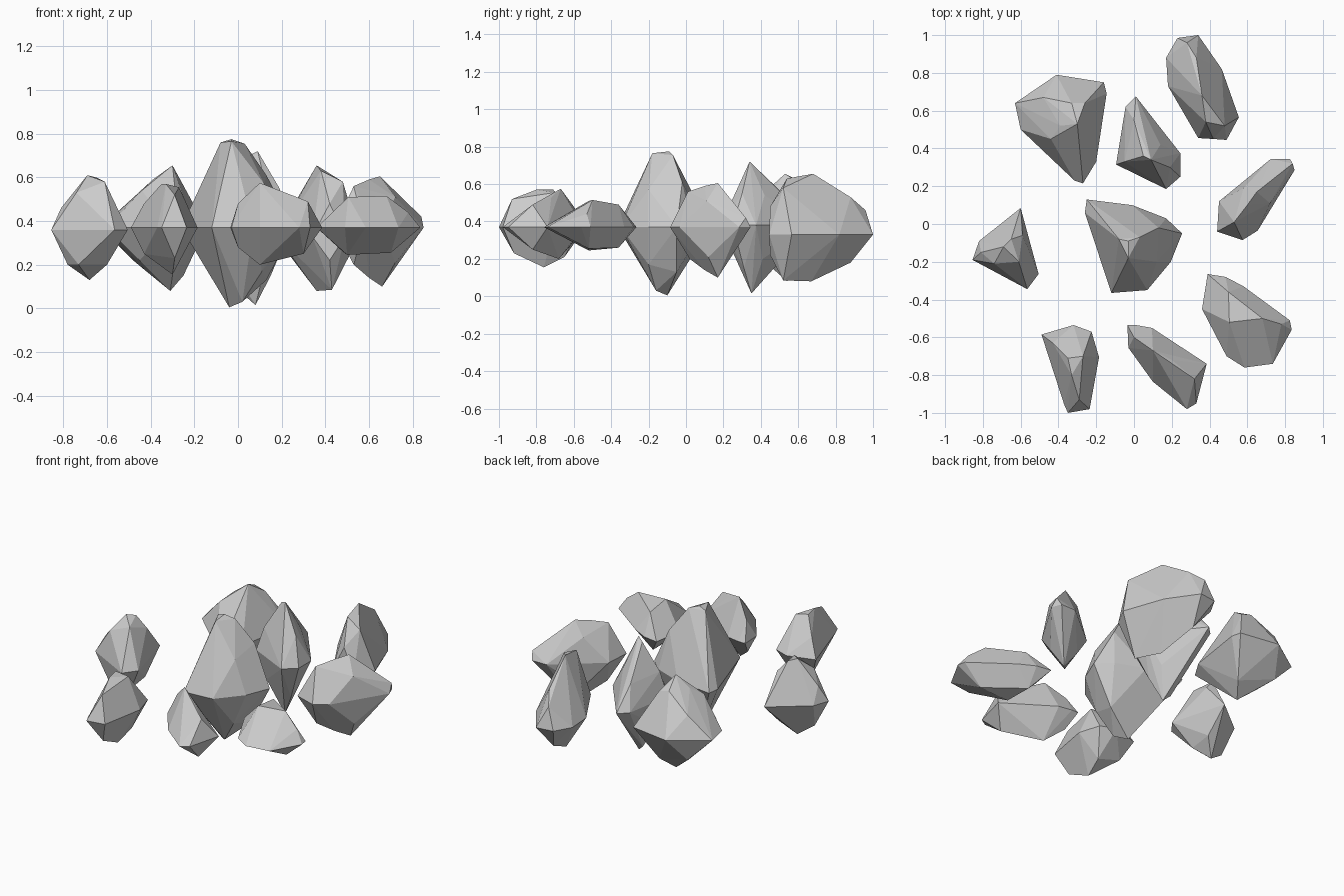
import bpy, bmesh

# Each rock: a girdle outline (x, y) at height z, plus a few crown and base corners.
def rock(name, z, outline, crown, base):
    bm = bmesh.new()
    for p in [(x, y, z) for x, y in outline] + crown + base:
        bm.verts.new(p)
    bmesh.ops.convex_hull(bm, input=bm.verts[:])
    loose = [v for v in bm.verts if not v.link_faces]
    bmesh.ops.delete(bm, geom=loose, context='VERTS')
    bmesh.ops.dissolve_limit(bm, angle_limit=0.05, verts=bm.verts[:], edges=bm.edges[:])
    bmesh.ops.recalc_face_normals(bm, faces=bm.faces[:])
    me = bpy.data.meshes.new(name)
    bm.to_mesh(me)
    bm.free()
    ob = bpy.data.objects.new(name, me)
    bpy.context.collection.objects.link(ob)
    return ob

# Large middle rock
rock("rock_centre", 0.37,
     [(-.25, .13), (-.26, .06), (-.12, -.365), (.07, -.35), (.195, -.2),
      (.255, -.05), (.17, .03), (-.01, .10)],
     [(-.03, -.09, .775), (-.08, -.08, .76), (.03, -.07, .755), (-.03, -.18, .765),
      (.13, -.02, .61), (-.16, .03, .53), (.12, -.2, .57)],
     [(-.04, -.1, .005), (.02, -.16, .03), (.13, -.05, .13), (-.15, .03, .2),
      (.11, -.2, .17)])

# Back row
rock("rock_back_left", 0.37,
     [(-.63, .64), (-.41, .79), (-.16, .75), (-.145, .69), (-.2, .33),
      (-.27, .215), (-.315, .23), (-.6, .5)],
     [(-.3, .53, .655), (-.39, .52, .59), (-.33, .64, .6), (-.26, .64, .58),
      (-.44, .45, .54), (-.48, .67, .5)],
     [(-.31, .54, .08), (-.42, .57, .17), (-.25, .62, .15), (-.45, .46, .22),
      (-.48, .67, .22)])
rock("rock_back_middle", 0.38,
     [(.01, .675), (-.045, .62), (-.095, .315), (.17, .185), (.245, .25),
      (.245, .375), (.03, .64)],
     [(.09, .34, .72), (.05, .36, .7), (.19, .3, .55), (0, .55, .52),
      (-.05, .33, .53), (.14, .42, .54)],
     [(.08, .35, .015), (.04, .37, .05), (.15, .31, .15), (-.04, .34, .2),
      (.14, .41, .2)])
rock("rock_back_right", 0.33,
     [(.34, 1.0), (.23, .985), (.17, .88), (.18, .73), (.34, .455),
      (.49, .445), (.555, .565), (.465, .82)],
     [(.36, .68, .655), (.38, .54, .63), (.48, .52, .58), (.33, .88, .53),
      (.28, .96, .46), (.42, .45, .48)],
     [(.36, .67, .08), (.43, .52, .085), (.42, .45, .22), (.3, .88, .18)])

# Middle row, sides
rock("rock_left", 0.36,
     [(-.6, .085), (-.82, -.09), (-.855, -.19), (-.565, -.345), (-.505, -.265)],
     [(-.69, -.12, .61), (-.61, -.2, .58), (-.65, -.08, .6), (-.81, -.15, .46),
      (-.74, -.21, .53), (-.59, -.06, .53)],
     [(-.68, -.13, .13), (-.78, -.16, .2), (-.6, -.2, .2), (-.73, -.22, .2),
      (-.6, -.06, .22)])
rock("rock_right", 0.37,
     [(.825, .345), (.725, .345), (.45, .12), (.44, -.04), (.575, -.085),
      (.655, -.035), (.85, .285)],
     [(.65, .17, .605), (.6, .1, .59), (.53, .01, .56), (.84, .32, .42),
      (.72, .11, .51), (.58, .19, .52)],
     [(.66, .17, .1), (.6, .1, .14), (.53, .02, .2), (.72, .12, .21),
      (.58, .19, .21)])

# Front row
rock("rock_front_right", 0.37,
     [(.39, -.265), (.485, -.28), (.58, -.33), (.825, -.51), (.835, -.56),
      (.735, -.74), (.585, -.76), (.49, -.7), (.36, -.45)],
     [(.5, -.36, .49), (.505, -.52, .51), (.68, -.5, .515), (.78, -.53, .44)],
     [(.48, -.36, .26), (.5, -.52, .245), (.7, -.52, .255)])
rock("rock_front_middle", 0.37,
     [(-.035, -.535), (.01, -.535), (.095, -.55), (.385, -.74), (.33, -.95),
      (.28, -.98), (.1, -.835), (-.03, -.655)],
     [(.1, -.67, .575), (.2, -.72, .53), (.32, -.82, .49), (0, -.6, .48)],
     [(.1, -.68, .2), (.3, -.82, .25), (0, -.61, .28)])
rock("rock_front_left", 0.37,
     [(-.49, -.585), (-.32, -.535), (-.225, -.57), (-.185, -.705), (-.235, -.98),
      (-.35, -1.0), (-.37, -.955)],
     [(-.33, -.8, .57), (-.35, -.71, .57), (-.27, -.7, .555), (-.29, -.93, .52),
      (-.43, -.63, .48)],
     [(-.3, -.76, .155), (-.29, -.92, .23), (-.28, -.65, .21), (-.43, -.64, .25)])
